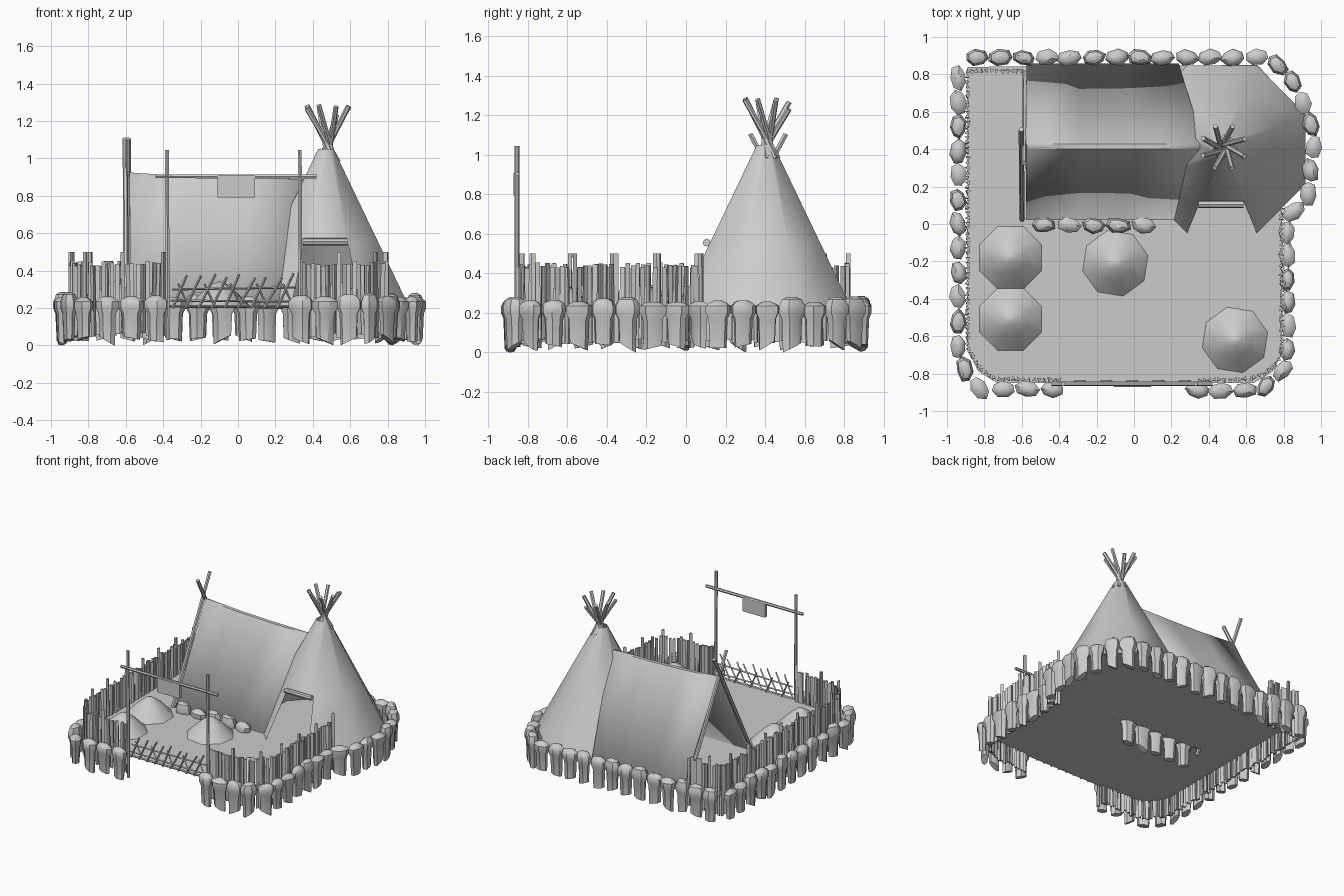
import bpy, bmesh, math, random
from mathutils import Vector

if "Cube" in bpy.data.objects:
    bpy.data.objects.remove(bpy.data.objects["Cube"])

random.seed(4)
R = random.uniform
FLOOR = 0.2


def finish(name, bm, angle=None, thick=0):
    bmesh.ops.recalc_face_normals(bm, faces=bm.faces)
    me = bpy.data.meshes.new(name)
    bm.to_mesh(me)
    bm.free()
    ob = bpy.data.objects.new(name, me)
    bpy.context.collection.objects.link(ob)
    if thick:
        m = ob.modifiers.new("thickness", 'SOLIDIFY')
        m.thickness = thick
        m.offset = 0
    if angle:
        bpy.ops.object.select_all(action='DESELECT')
        ob.select_set(True)
        bpy.context.view_layer.objects.active = ob
        bpy.ops.object.shade_smooth_by_angle(angle=math.radians(angle))
    return ob


def loft(bm, rings, top=True, bottom=True):
    rows = [[bm.verts.new(p) for p in ring] for ring in rings]
    n = len(rows[0])
    for a, b in zip(rows, rows[1:]):
        for i in range(n):
            bm.faces.new((a[i], a[(i + 1) % n], b[(i + 1) % n], b[i]))
    if bottom:
        bm.faces.new(rows[0])
    if top:
        bm.faces.new(rows[-1])


def rod(bm, a, b, r, sides=6, r2=None):
    a, b = Vector(a), Vector(b)
    q = (b - a).to_track_quat('Z', 'Y')
    ring = lambda c, rad: [c + q @ Vector((rad * math.cos(2 * math.pi * i / sides),
                                           rad * math.sin(2 * math.pi * i / sides), 0)) for i in range(sides)]
    loft(bm, [ring(a, r), ring(b, r2 or r)])


def walk(points, step):
    # evenly spaced positions and headings along a polyline
    pts = [Vector(p) for p in points]
    total = sum((b - a).length for a, b in zip(pts, pts[1:]))
    n = round(total / step)
    for k in range(n + 1):
        d = total * k / n
        for a, b in zip(pts, pts[1:]):
            l = (b - a).length
            if d <= l + 1e-6:
                yield a.lerp(b, d / l), math.atan2(b.y - a.y, b.x - a.x)
                break
            d -= l


def stone(bm, p, heading):
    n, tilt = 7, R(-0.03, 0.03)
    lo, hi = R(0.02, 0.04), R(0.255, 0.285)
    h = heading + R(-0.2, 0.2)
    ph = R(0, 6)
    jit = [R(0.88, 1.12) for _ in range(n)]
    rings = []
    for z, w, d in ((lo, .045, .027), (.17, .05, .033), (.20, .066, .044),
                    (.235, .066, .044), (hi - .012, .05, .033), (hi, .025, .015)):
        ring = []
        for i in range(n):
            t = ph + 2 * math.pi * i / n
            u, v = w * math.cos(t) * jit[i], d * math.sin(t) * jit[i]
            zz = z + (tilt * u / .045 if z == lo else 0)
            ring.append((p.x + u * math.cos(h) - v * math.sin(h),
                         p.y + u * math.sin(h) + v * math.cos(h), max(zz, 0)))
        rings.append(ring)
    loft(bm, rings)


# floor sheet
bm = bmesh.new()
bm.faces.new([bm.verts.new((x, y, FLOOR)) for x, y in (
    (-.89, .84), (-.89, -.68), (-.83, -.79), (-.73, -.85), (.64, -.85), (.74, -.79), (.79, -.7),
    (.79, .1), (.91, .22), (.91, .58), (.66, .85))])
finish("floor", bm)

# border stones around the plot
bm = bmesh.new()
for p, h in walk([(.34, -.89), (.68, -.89), (.82, -.76), (.82, .03), (.93, .15), (.96, .4), (.94, .57),
                  (.83, .8), (.72, .89), (-.84, .89)], .125):
    stone(bm, p, h)
for p, h in walk([(-.94, .78), (-.94, -.66), (-.9, -.8), (-.82, -.885), (-.44, -.885)], .127):
    stone(bm, p, h)
finish("border_stones", bm, 35)

# short stone row in front of the tent
bm = bmesh.new()
for p, h in walk([(-.48, -.005), (.05, -.01)], .13):
    stone(bm, p, h)
finish("tent_stones", bm, 35)

# stake fence
bm = bmesh.new()
k = 0
for path in ([(-.6, .82), (-.89, .82), (-.89, -.66), (-.83, -.77), (-.74, -.83), (-.4, -.835)],
             [(.35, -.835), (.63, -.83), (.73, -.78), (.79, -.7), (.79, .08)]):
    for p, h in walk(path, .027):
        k += 1
        top = .5 if k % 8 == 0 else R(.425, .455)
        rod(bm, (p.x, p.y, R(.04, .07)), (p.x + R(-.006, .006), p.y + R(-.006, .006), top), .014, 3)
finish("stake_fence", bm)

# teepee cover: octagonal cone with an open doorway
C = Vector((.47, .4))
bm = bmesh.new()


def cone_pt(i, z):
    r = .045 + (.485 - .045) * (1.05 - z) / (1.05 - FLOOR)
    a = math.radians(22.5 + 45 * i)
    return bm.verts.new((C.x + r * math.cos(a), C.y + r * math.sin(a), z))


cols = [[cone_pt(i, z) for z in (FLOOR, .54, 1.05)] for i in range(8)]
for i in range(8):
    a, b = cols[i], cols[(i + 1) % 8]
    bm.faces.new((a[1], b[1], b[2], a[2]))
    if i != 5:
        bm.faces.new((a[0], b[0], b[1], a[1]))
finish("teepee_cover", bm, 50)

# rolled door flap
bm = bmesh.new()
rod(bm, (.345, .105, .555), (.585, .105, .555), .02, 8)
finish("rolled_door_flap", bm, 40)

# crossing teepee poles
bm = bmesh.new()
for i in range(8):
    a = math.radians(45 * i + 15)
    d = Vector((math.cos(a), math.sin(a), 0))
    o = Vector((-d.y, d.x, 0)) * .014
    base = Vector((.48, .41, 1.08)) + o
    rod(bm, base - d * .055 - Vector((0, 0, .1)), base + d * .12 + Vector((0, 0, R(.14, .21))), .014)
finish("teepee_poles", bm)

# ridge tent cover with slightly sagging ridge
bm = bmesh.new()
rows = []
for x, zr, xb in ((-.58, .93, -.575), (-.28, .91, -.3), (.02, .9, -.05), (.37, .895, .24)):
    rows.append([bm.verts.new(c) for c in ((xb, .03, FLOOR), (x, .405, zr - .012), (x, .425, zr - .012), (xb, .85, FLOOR))])
for a, b in zip(rows, rows[1:]):
    for i in range(3):
        bm.faces.new((a[i], b[i], b[i + 1], a[i + 1]))
finish("tent_cover", bm, 30, .016)

# tent end poles
bm = bmesh.new()
for s in (-1, 1):
    rod(bm, (-.59 + .008 * s, .415 + s * .41, .16), (-.595 + .008 * s, .415 - s * .09, 1.105), .014)
finish("tent_poles", bm)

# earth mounds
for i, (x, y) in enumerate(((-.66, -.18), (-.66, -.51), (-.1, -.21), (.54, -.62))):
    bm = bmesh.new()
    ring = lambda r, z: [(x + r * math.cos(math.radians(45 * j + 22.5 * (1 if i < 2 else .6))),
                          y + r * math.sin(math.radians(45 * j + 22.5 * (1 if i < 2 else .6))), z) for j in range(8)]
    loft(bm, [ring(.18, FLOOR), ring(.09, .29), ring(.035, .332), ring(.004, .342)], bottom=False)
    finish("mound_%d" % (i + 1), bm, 60)

# gateway posts and crossbar
bm = bmesh.new()
rod(bm, (-.375, -.855, .03), (-.38, -.855, 1.045), .012)
rod(bm, (.335, -.855, .1), (.33, -.855, 1.045), .012)
rod(bm, (-.44, -.855, .905), (.42, -.855, .903), .012)
finish("gateway_frame", bm)

# hanging sign board, blank
bm = bmesh.new()
bmesh.ops.create_cube(bm, size=1)
for v in bm.verts:
    v.co = Vector((-.01 + v.co.x * .2, -.858 + v.co.y * .028, .85 + v.co.z * .115))
finish("hanging_board", bm)

# low gate: two rails with leaning pickets
bm = bmesh.new()
rod(bm, (-.37, -.85, .21), (.3, -.85, .21), .007, 4)
rod(bm, (-.36, -.85, .24), (.3, -.85, .235), .006, 4)
rod(bm, (-.35, -.85, .30), (.31, -.85, .31), .006, 4)
for i in range(9):
    x = -.35 + .07 * i
    rod(bm, (x, -.858, .2), (x + .085 + R(-.01, .01), -.858, R(.36, .39)), .007, 4)
    if i % 2 == 0:
        rod(bm, (x + .09, -.842, .2), (x + .03, -.842, .33), .006, 4)
finish("low_gate", bm)
